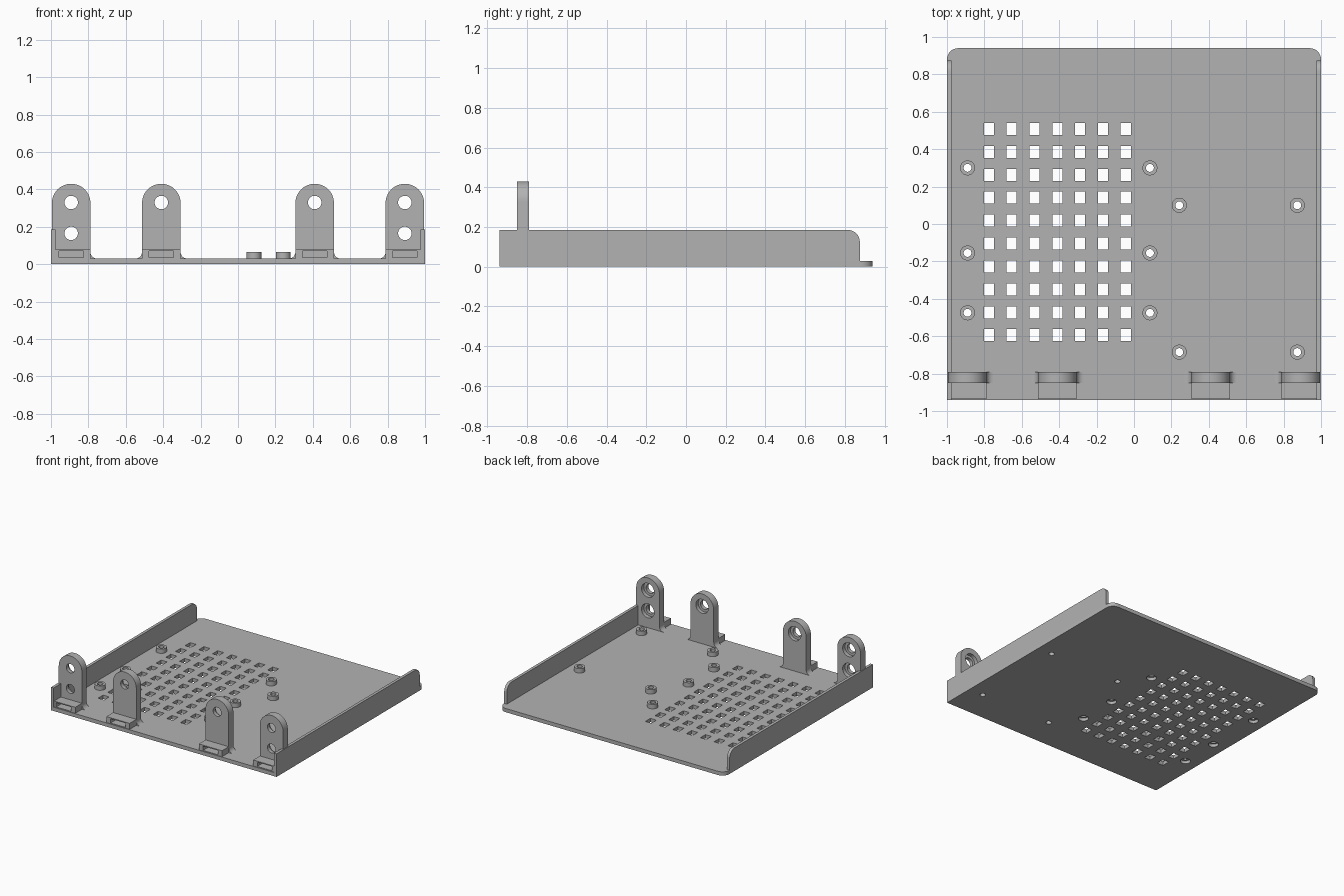
import bpy, bmesh, math
from mathutils import Matrix, Vector

cube = bpy.data.objects.get("Cube")
if cube:
    bpy.data.objects.remove(cube, do_unlink=True)

grey = bpy.data.materials.new("plain grey")
grey.use_nodes = True
grey.diffuse_color = (0.45, 0.45, 0.45, 1)
grey.node_tree.nodes["Principled BSDF"].inputs["Base Color"].default_value = grey.diffuse_color

FLOOR = 0.03          # plate thickness
FRONT, BACK = -0.94, 0.94
TAB_Y = (-0.85, -0.79)
TAB_HALF = 0.103
TAB_HOLE, TAB_RECESS = 0.036, 0.056


def finish(name, bm):
    bmesh.ops.recalc_face_normals(bm, faces=bm.faces[:])
    mesh = bpy.data.meshes.new(name)
    bm.to_mesh(mesh)
    bm.free()
    mesh.materials.append(grey)
    obj = bpy.data.objects.new(name, mesh)
    bpy.context.collection.objects.link(obj)
    return obj


def arc(cx, cy, r, start, end, steps=8):
    angles = [math.radians(start + (end - start) * i / steps) for i in range(steps + 1)]
    return [(cx + r * math.cos(a), cy + r * math.sin(a)) for a in angles]


def prism(name, outline, low, high, place):
    """Extrude a flat outline from low to high; place maps (u, v, depth) to a point."""
    bm = bmesh.new()
    face = bm.faces.new([bm.verts.new(place(u, v, low)) for u, v in outline])
    new = bmesh.ops.extrude_face_region(bm, geom=[face])["geom"]
    shift = Vector(place(0, 0, high)) - Vector(place(0, 0, low))
    bmesh.ops.translate(bm, vec=shift, verts=[g for g in new if isinstance(g, bmesh.types.BMVert)])
    return finish(name, bm)


def add_box(bm, x0, x1, y0, y1, z0, z1):
    centre = Matrix.Translation(((x0 + x1) / 2, (y0 + y1) / 2, (z0 + z1) / 2))
    size = Matrix.Diagonal((x1 - x0, y1 - y0, z1 - z0, 1))
    bmesh.ops.create_cube(bm, size=1, matrix=centre @ size)


def add_pin(bm, profile, matrix, sides=32):
    """Stepped round pin from (radius, height) pairs."""
    rings = []
    for r, h in profile:
        rings.append([bm.verts.new(matrix @ Vector((x, y, h)))
                      for x, y in arc(0, 0, r, 0, 360, sides)[:-1]])
    for a, b in zip(rings, rings[1:]):
        for i in range(sides):
            j = (i + 1) % sides
            bm.faces.new((a[i], a[j], b[j], b[i]))
    bm.faces.new(rings[0][::-1])
    bm.faces.new(rings[-1])


def cut(obj, bm):
    cutter = finish("cutter", bm)
    cutter.hide_render = True
    mod = obj.modifiers.new("holes", 'BOOLEAN')
    mod.operation, mod.solver, mod.object = 'DIFFERENCE', 'EXACT', cutter
    bpy.context.view_layer.update()
    result = bpy.data.meshes.new_from_object(
        obj.evaluated_get(bpy.context.evaluated_depsgraph_get()))
    obj.modifiers.clear()
    obj.data = result
    bpy.data.objects.remove(cutter, do_unlink=True)


def flat(u, v, d):
    return (u, v, d)


def facing_front(u, v, d):
    return (u, d, v)


def facing_side(u, v, d):
    return (d, u, v)


parts = []

# Base plate with rounded back corners
outline = [(-1, FRONT), (1, FRONT)]
outline += arc(0.94, BACK - 0.06, 0.06, 0, 90) + arc(-0.94, BACK - 0.06, 0.06, 90, 180)
plate = prism("base_plate", outline, 0, FLOOR, flat)
parts.append(plate)

# Standoff positions: six over recessed bores, four over plain bores
recessed = [(x, y) for x in (-0.89, 0.085) for y in (0.3, -0.155, -0.475)]
plain = [(x, y) for x in (0.242, 0.873) for y in (0.1, -0.685)]

# Vent grid and screw bores through the plate
bm = bmesh.new()
for col in range(7):
    for row in range(10):
        x, y = -0.776 + col * 0.122, 0.508 - row * 0.1225
        add_box(bm, x - 0.027, x + 0.027, y - 0.032, y + 0.032, -0.1, 0.1)
for x, y in recessed:
    add_pin(bm, [(0.037, -0.1), (0.037, 0.024), (0.021, 0.024), (0.021, 0.1)],
            Matrix.Translation((x, y, 0)))
for x, y in plain:
    add_pin(bm, [(0.021, -0.1), (0.021, 0.1)], Matrix.Translation((x, y, 0)))
cut(plate, bm)

# Standoffs
solid, bores = bmesh.new(), bmesh.new()
for x, y in recessed + plain:
    add_pin(solid, [(0.04, FLOOR), (0.04, 0.065)], Matrix.Translation((x, y, 0)))
    add_pin(bores, [(0.021, -0.1), (0.021, 0.2)], Matrix.Translation((x, y, 0)))
standoffs = finish("standoffs", solid)
cut(standoffs, bores)
parts.append(standoffs)

# Side walls with a rounded upper back corner
side = [(FRONT, FLOOR), (0.875, FLOOR)] + arc(0.815, 0.125, 0.06, 0, 90) + [(FRONT, 0.185)]
for label, x0, x1 in (("left", 0.977, 1), ("right", -1, -0.977)):
    parts.append(prism(label + "_wall", side, x0, x1, facing_side))

# Hinge tabs and slotted feet
to_back = Matrix.Rotation(math.radians(-90), 4, 'X')
for label, sign in (("left", 1), ("right", -1)):
    for kind, offset, heights in (("outer", 0.892, (0.33, 0.165)), ("inner", 0.41, (0.33,))):
        cx, h, flare = sign * offset, TAB_HALF, 0.036
        # Outline runs from the inner side, over the round top, to the outer side
        shape = arc(-h - flare, FLOOR + flare, flare, -90, 0)
        shape += arc(0, 0.327, h, 180, 0, 24)
        if kind == "inner":
            shape += arc(h + flare, FLOOR + flare, flare, 180, 270)
        else:
            shape.append((h, FLOOR))
        shape = [(cx + sign * u, v) for u, v in shape]
        tab = prism(f"{label}_{kind}_tab", shape, *TAB_Y, facing_front)
        bm = bmesh.new()
        for z in heights:
            add_pin(bm, [(TAB_HOLE, -0.1), (TAB_HOLE, 0.03), (TAB_RECESS, 0.03), (TAB_RECESS, 0.2)],
                    Matrix.Translation((cx, TAB_Y[0], z)) @ to_back)
        cut(tab, bm)

        bm = bmesh.new()
        add_box(bm, cx - h, cx + h, FRONT + 0.005, TAB_Y[0], FLOOR, 0.078)
        foot = finish(f"{label}_{kind}_foot", bm)
        bm = bmesh.new()
        add_box(bm, cx - 0.066, cx + 0.066, -1.1, TAB_Y[0] - 0.008, 0.036, 0.07)
        cut(foot, bm)
        parts += [tab, foot]

# Smooth the round faces, keep the edges sharp
bpy.ops.object.select_all(action='DESELECT')
for obj in parts:
    obj.select_set(True)
bpy.context.view_layer.objects.active = plate
bpy.ops.object.shade_smooth_by_angle(angle=math.radians(30))
